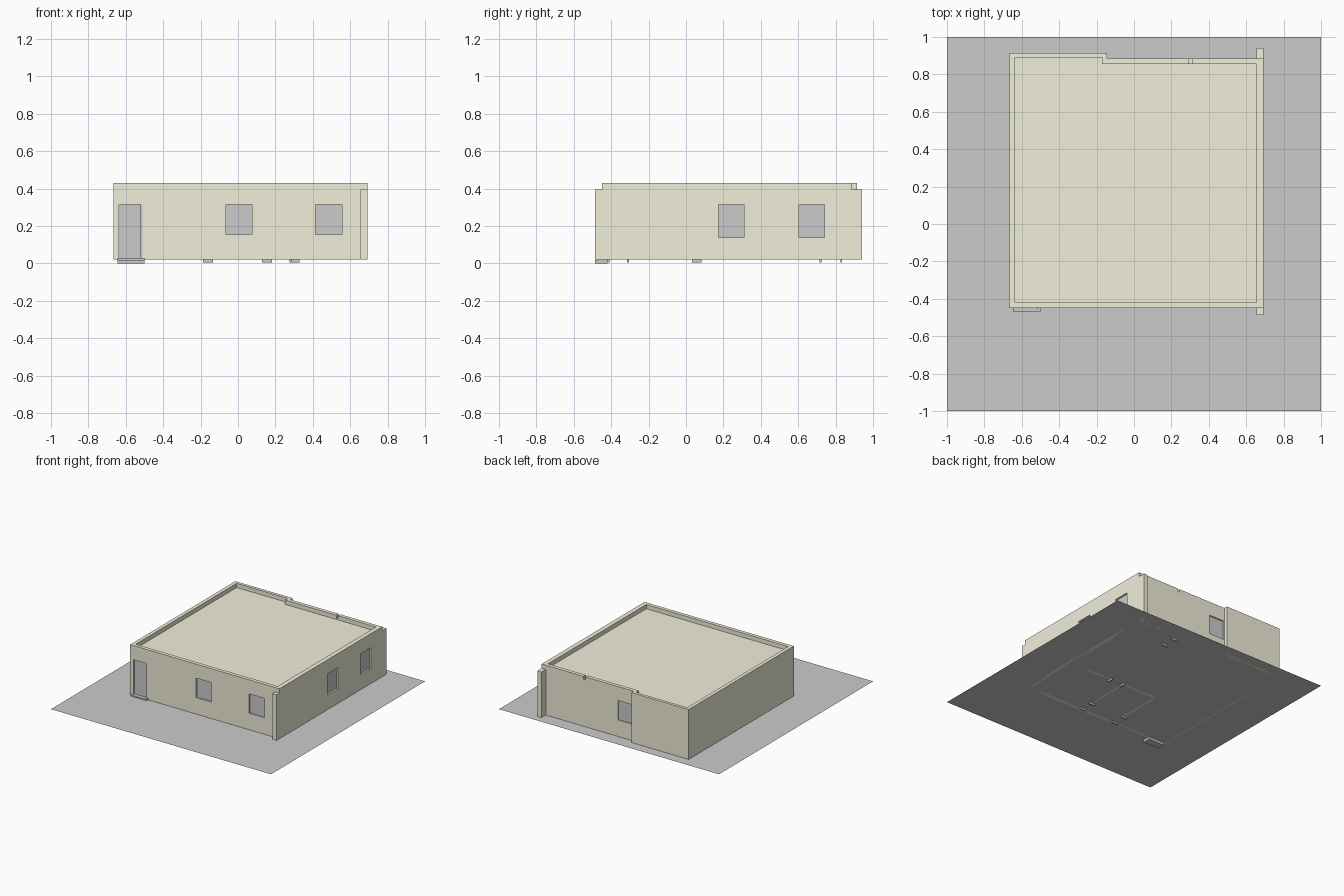
import bpy, bmesh
from mathutils import Vector

if "Cube" in bpy.data.objects:
    bpy.data.objects.remove(bpy.data.objects["Cube"])

BASE, TOP, ROOF = 0.02, 0.43, 0.395

cream = bpy.data.materials.new("cream_plaster")
cream.diffuse_color = (0.88, 0.86, 0.70, 1)
cream.use_nodes = True
cream.node_tree.nodes["Principled BSDF"].inputs["Base Color"].default_value = cream.diffuse_color


def finish(name, bm, mat=None):
    bmesh.ops.recalc_face_normals(bm, faces=bm.faces)
    me = bpy.data.meshes.new(name)
    bm.to_mesh(me)
    bm.free()
    ob = bpy.data.objects.new(name, me)
    bpy.context.collection.objects.link(ob)
    if mat:
        me.materials.append(mat)
    return ob


def box(name, x, y, z, mat=None):
    bm = bmesh.new()
    bmesh.ops.create_cube(bm, size=1)
    for v in bm.verts:
        v.co = Vector([(r[0] + r[1]) / 2 + c * (r[1] - r[0]) for r, c in zip((x, y, z), v.co)])
    return finish(name, bm, mat)


def wall(name, axis, span, depth, holes=(), z=(BASE, TOP)):
    """Upright wall along 'x' or 'y'; holes are (u0, u1, z0, z1)."""
    us = sorted({*span, *[u for h in holes for u in h[:2]]})
    zs = sorted({*z, *[v for h in holes for v in h[2:]]})
    place = (lambda u, d, h: (u, d, h)) if axis == 'x' else (lambda u, d, h: (d, u, h))
    bm = bmesh.new()
    for u0, u1 in zip(us, us[1:]):
        for z0, z1 in zip(zs, zs[1:]):
            cu, cz = (u0 + u1) / 2, (z0 + z1) / 2
            if any(h[0] < cu < h[1] and h[2] < cz < h[3] for h in holes):
                continue
            bm.faces.new([bm.verts.new(place(u, depth[0], h))
                          for u, h in ((u0, z0), (u1, z0), (u1, z1), (u0, z1))])
    bmesh.ops.remove_doubles(bm, verts=bm.verts, dist=1e-5)
    ext = bmesh.ops.extrude_face_region(bm, geom=bm.faces[:], use_keep_orig=True)
    verts = [g for g in ext["geom"] if isinstance(g, bmesh.types.BMVert)]
    bmesh.ops.translate(bm, verts=verts, vec=place(0, depth[1] - depth[0], 0))
    return finish(name, bm, cream)


def pane(name, axis, hole, depth):
    u, z = hole[:2], hole[2:]
    box(name, *((u, depth, z) if axis == 'x' else (depth, u, z)))


# ground sheet
bm = bmesh.new()
bmesh.ops.create_grid(bm, x_segments=1, y_segments=1, size=1)
bmesh.ops.translate(bm, verts=bm.verts, vec=(0, 0, BASE))
finish("ground_sheet", bm)

# outer walls
door = (-0.635, -0.51, 0.03, 0.315)
front_windows = [(-0.065, 0.075, 0.155, 0.315), (0.415, 0.555, 0.155, 0.315)]
side_windows = [(0.175, 0.31, 0.14, 0.315), (0.605, 0.74, 0.14, 0.315)]
back_window = (-0.14, 0.0, 0.155, 0.315)
wall("front_wall", 'x', (-0.665, 0.655), (-0.45, -0.42), front_windows + [door])
wall("left_wall", 'y', (-0.42, 0.89), (-0.665, -0.635))
wall("back_wall_left", 'x', (-0.665, -0.145), (0.89, 0.915))
wall("back_wall_return", 'y', (0.855, 0.89), (-0.17, -0.145))
wall("back_wall_right", 'x', (-0.145, 0.655), (0.855, 0.885),
     [back_window, (0.295, 0.312, 0.405, TOP)])
wall("right_wall", 'y', (-0.487, 0.94), (0.655, 0.692),
     side_windows + [(-0.487, -0.45, ROOF, TOP), (0.885, 0.94, ROOF, TOP)])

# roof slab in two depths following the back wall
box("roof_left", (-0.635, -0.17), (-0.42, 0.89), (0.375, ROOF), cream)
box("roof_right", (-0.17, 0.655), (-0.42, 0.855), (0.375, ROOF), cream)

# glazing set back in the openings
for i, h in enumerate(front_windows):
    pane(f"front_window_{i}", 'x', h, (-0.440, -0.430))
for i, h in enumerate(side_windows):
    pane(f"side_window_{i}", 'y', h, (0.668, 0.678))
pane("back_window", 'x', back_window, (0.865, 0.875))

# front door, its jamb and the two entrance steps
pane("front_door", 'x', door, (-0.440, -0.430))
box("door_jamb", (-0.52, -0.51), (-0.453, -0.42), (0.03, 0.315))
box("upper_step", (-0.645, -0.50), (-0.47, -0.42), (0.012, 0.03))
box("lower_step", (-0.645, -0.50), (-0.487, -0.42), (0.0, 0.018))

# inner partitions: axis, span, centre line, doorway
partitions = [
    ('y', (0.07, 0.855), 0.303, (0.72, 0.83)),
    ('y', (-0.42, 0.045), 0.155, (-0.415, -0.31)),
    ('y', (-0.42, 0.045), -0.16, (-0.415, -0.31)),
    ('x', (-0.16, 0.655), 0.057, (0.16, 0.28)),
]
for i, (axis, span, c, gap) in enumerate(partitions):
    hole = (*gap, BASE, 0.30)
    wall(f"partition_{i}", axis, span, (c - 0.012, c + 0.012), [hole], (BASE, 0.375))
    pane(f"inner_door_{i}", axis, hole, (c - 0.005, c + 0.005))
    # frame posts reach slightly through the ground sheet
    for side, u in zip("ab", gap):
        pane(f"inner_door_post_{i}{side}", axis, (u - 0.005, u + 0.005, 0.005, 0.30),
             (c - 0.026, c + 0.026))
